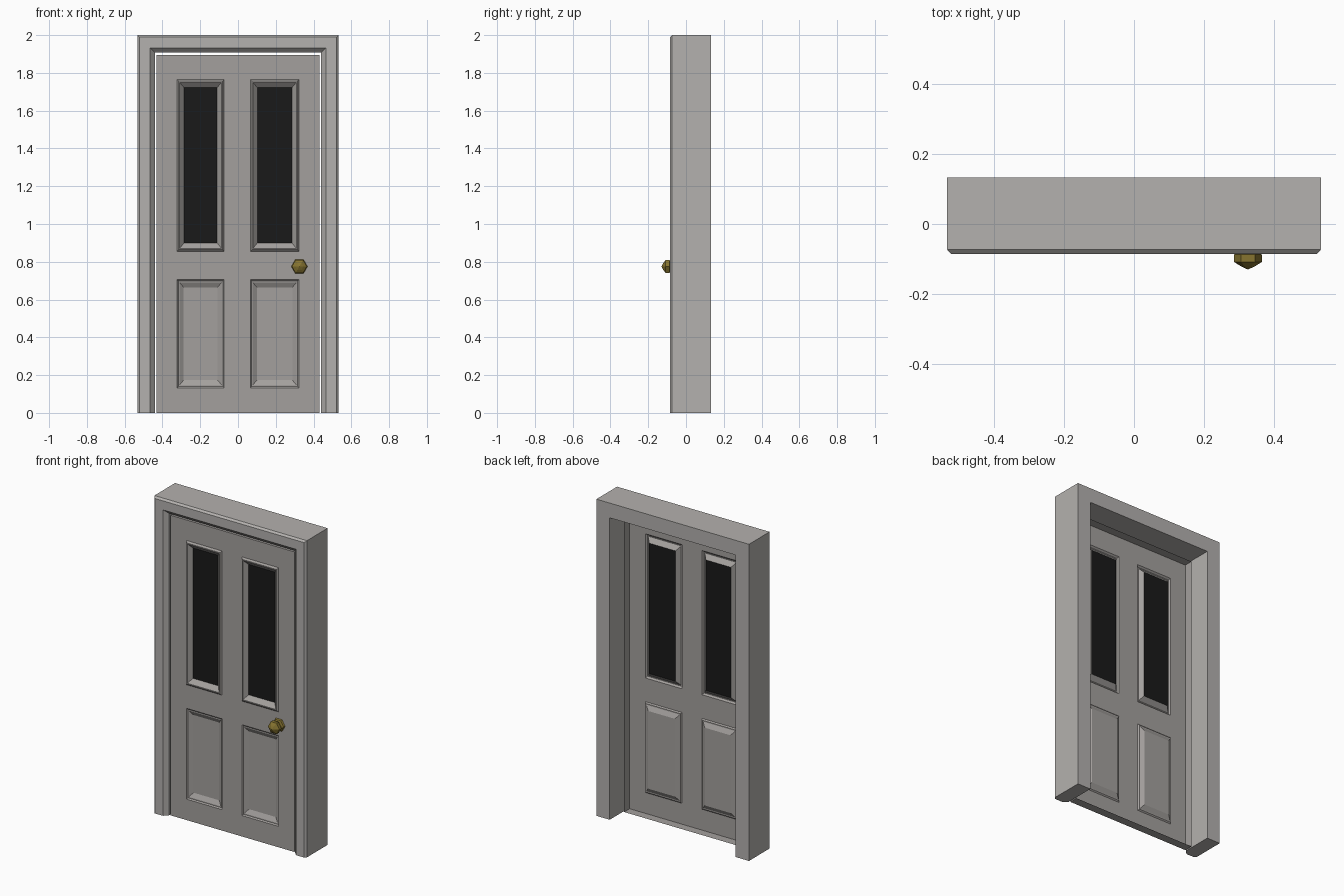
import bpy, bmesh
from math import cos, sin, pi

if "Cube" in bpy.data.objects:
    bpy.data.objects.remove(bpy.data.objects["Cube"])


def material(name, color):
    m = bpy.data.materials.new(name)
    m.diffuse_color = color
    m.use_nodes = True
    m.node_tree.nodes["Principled BSDF"].inputs["Base Color"].default_value = m.diffuse_color
    return m


def finish(bm, name, mat):
    bmesh.ops.remove_doubles(bm, verts=bm.verts[:], dist=1e-5)
    mesh = bpy.data.meshes.new(name)
    bm.to_mesh(mesh)
    bm.free()
    ob = bpy.data.objects.new(name, mesh)
    bpy.context.collection.objects.link(ob)
    mesh.materials.append(mat)
    return ob


def loft(bm, rings, closed=True):
    """Bridge consecutive point rings with quads."""
    vs = [[bm.verts.new(p) for p in r] for r in rings]
    n = len(vs[0])
    for a, b in zip(vs, vs[1:]):
        for i in range(n if closed else n - 1):
            j = (i + 1) % n
            bm.faces.new((a[i], a[j], b[j], b[i]))
    return vs


def rect(x0, z0, x1, z1, y, inset=0):
    dz = inset * 1.22          # mouldings are a little taller than wide
    x0, z0, x1, z1 = x0 + inset, z0 + dz, x1 - inset, z1 - dz
    return [(x0, y, z0), (x1, y, z0), (x1, y, z1), (x0, y, z1)]


frame_paint = material("frame_paint", (0.455, 0.44, 0.425, 1))
door_paint = material("door_paint", (0.37, 0.352, 0.338, 1))
glass = material("dark_glass", (0.01, 0.01, 0.01, 1))
brass = material("brass", (0.24, 0.175, 0.03, 1))

# Frame: moulded profile (distance from outer edge, y) swept up, across and down
W, H = 0.533, 2.0
profile = [(0, 0.133), (0, -0.073), (0.011, -0.085), (0.068, -0.085),
           (0.087, -0.065), (0.093, -0.06), (0.093, 0.133)]
bm = bmesh.new()
path = [(-1, 0), (-1, 1), (1, 1), (1, 0)]
rings = [[(s * (W - d), y, top * (H - d)) for d, y in profile] for s, top in path]
vs = loft(bm, rings)
bm.faces.new(vs[0])
bm.faces.new(vs[-1])
bmesh.ops.recalc_face_normals(bm, faces=bm.faces[:])
finish(bm, "door_frame", frame_paint)

# Door: pressed sheet with return edges, open at the back, and four panels
FRONT, BACK = -0.055, 0.0
DX, DZ = 0.432, 1.895
xs = [-DX, -0.322, -0.074, 0.066, 0.322, DX]
zs = [0, 0.132, 0.706, 0.855, 1.766, DZ]
window_steps = [(0, FRONT), (0.008, -0.065), (0.013, -0.065), (0.036, -0.04)]
panel_steps = [(0, FRONT), (0.006, -0.048), (0.012, -0.048), (0.034, -0.033)]
bm = bmesh.new()
panes = []
for i in range(5):
    for j in range(5):
        cell = (xs[i], zs[j], xs[i + 1], zs[j + 1])
        if i in (1, 3) and j in (1, 3):
            steps = panel_steps if j == 1 else window_steps
            rows = loft(bm, [rect(*cell, y, d) for d, y in steps])
            if j == 1:
                bm.faces.new(rows[-1])
            else:
                panes.append(rect(*cell, steps[-1][1], steps[-1][0]))
        else:
            bm.faces.new([bm.verts.new(p) for p in rect(*cell, FRONT)])
# return edges around the sheet
for a, b in (((-DX, 0), (DX, 0)), ((DX, 0), (DX, DZ)),
             ((DX, DZ), (-DX, DZ)), ((-DX, DZ), (-DX, 0))):
    loft(bm, [[(a[0], BACK, a[1]), (b[0], BACK, b[1])],
              [(a[0], FRONT, a[1]), (b[0], FRONT, b[1])]], closed=False)
finish(bm, "door", door_paint)

# Window panes
for side, pts in zip(("left", "right"), panes):
    bm = bmesh.new()
    bm.faces.new([bm.verts.new(p) for p in pts])
    finish(bm, side + "_window_pane", glass)

# Six-sided knob with rosette and neck
bm = bmesh.new()
lathe = [(0.043, -0.055), (0.038, -0.064), (0.018, -0.07), (0.018, -0.08),
         (0.04, -0.087), (0.04, -0.108), (0.021, -0.12), (0, -0.13)]
loft(bm, [[(0.325 + r * cos(k * pi / 3), y, 0.775 + r * sin(k * pi / 3))
           for k in range(6)] for r, y in lathe])
bmesh.ops.remove_doubles(bm, verts=bm.verts[:], dist=1e-5)
bmesh.ops.recalc_face_normals(bm, faces=bm.faces[:])
finish(bm, "door_knob", brass)
